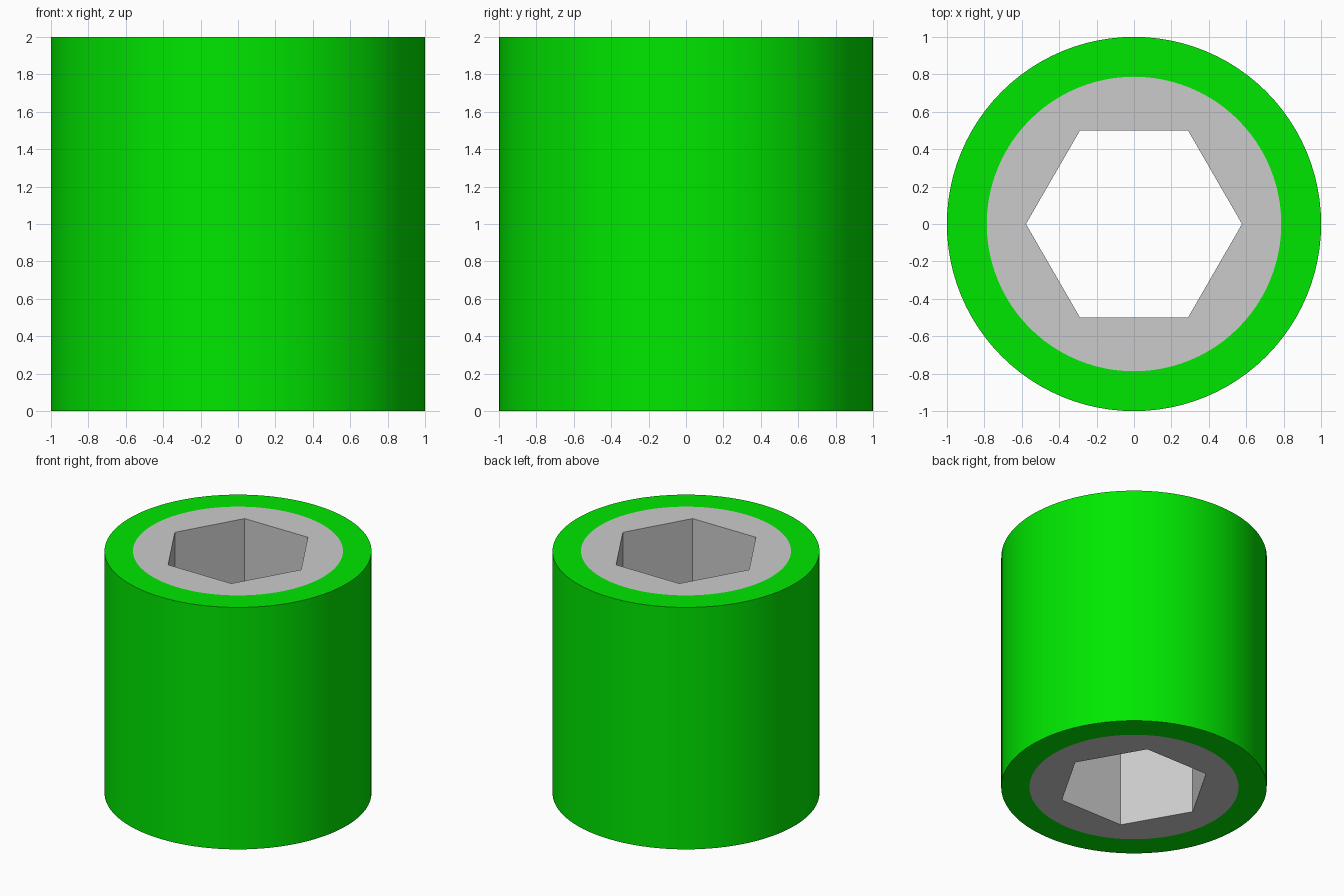
import bpy, bmesh
from math import cos, sin, tau, pi, radians

if "Cube" in bpy.data.objects:
    bpy.data.objects.remove(bpy.data.objects["Cube"])

HEIGHT, SIDES = 2.0, 96


def circle(bm, radius, count, z):
    return [bm.verts.new((radius * cos(tau * i / count), radius * sin(tau * i / count), z))
            for i in range(count)]


def tube(name, outer_r, inner_r, inner_sides):
    """Hollow prism: round outside, inner_sides-sided bore."""
    bm = bmesh.new()
    step = SIDES // inner_sides
    outer = [circle(bm, outer_r, SIDES, z) for z in (0, HEIGHT)]
    inner = [circle(bm, inner_r, inner_sides, z) for z in (0, HEIGHT)]
    # Outer and bore walls
    for low, high in (outer, inner):
        n = len(low)
        for i in range(n):
            j = (i + 1) % n
            bm.faces.new((low[i], low[j], high[j], high[i]))
    # End faces, one sector per bore side
    for out, inn in zip(outer, inner):
        for i in range(inner_sides):
            arc = [out[(i * step + k) % SIDES] for k in range(step + 1)]
            bm.faces.new(arc + [inn[(i + 1) % inner_sides], inn[i]])
    bmesh.ops.recalc_face_normals(bm, faces=bm.faces)
    mesh = bpy.data.meshes.new(name)
    bm.to_mesh(mesh)
    bm.free()
    obj = bpy.data.objects.new(name, mesh)
    bpy.context.collection.objects.link(obj)
    bpy.ops.object.select_all(action='DESELECT')
    obj.select_set(True)
    bpy.context.view_layer.objects.active = obj
    bpy.ops.object.shade_smooth_by_angle(angle=radians(30))
    return obj


# Green outer sleeve
sleeve = tube("outer_sleeve", 1.0, 0.787, SIDES)
green = bpy.data.materials.new("green")
green.diffuse_color = (0.0, 0.8, 0.0, 1.0)
green.use_nodes = True
green.node_tree.nodes["Principled BSDF"].inputs["Base Color"].default_value = green.diffuse_color
sleeve.data.materials.append(green)

# Grey insert with hexagonal bore, 1 unit across flats
tube("hex_insert", 0.787, 0.5 / cos(pi / 6), 6)
